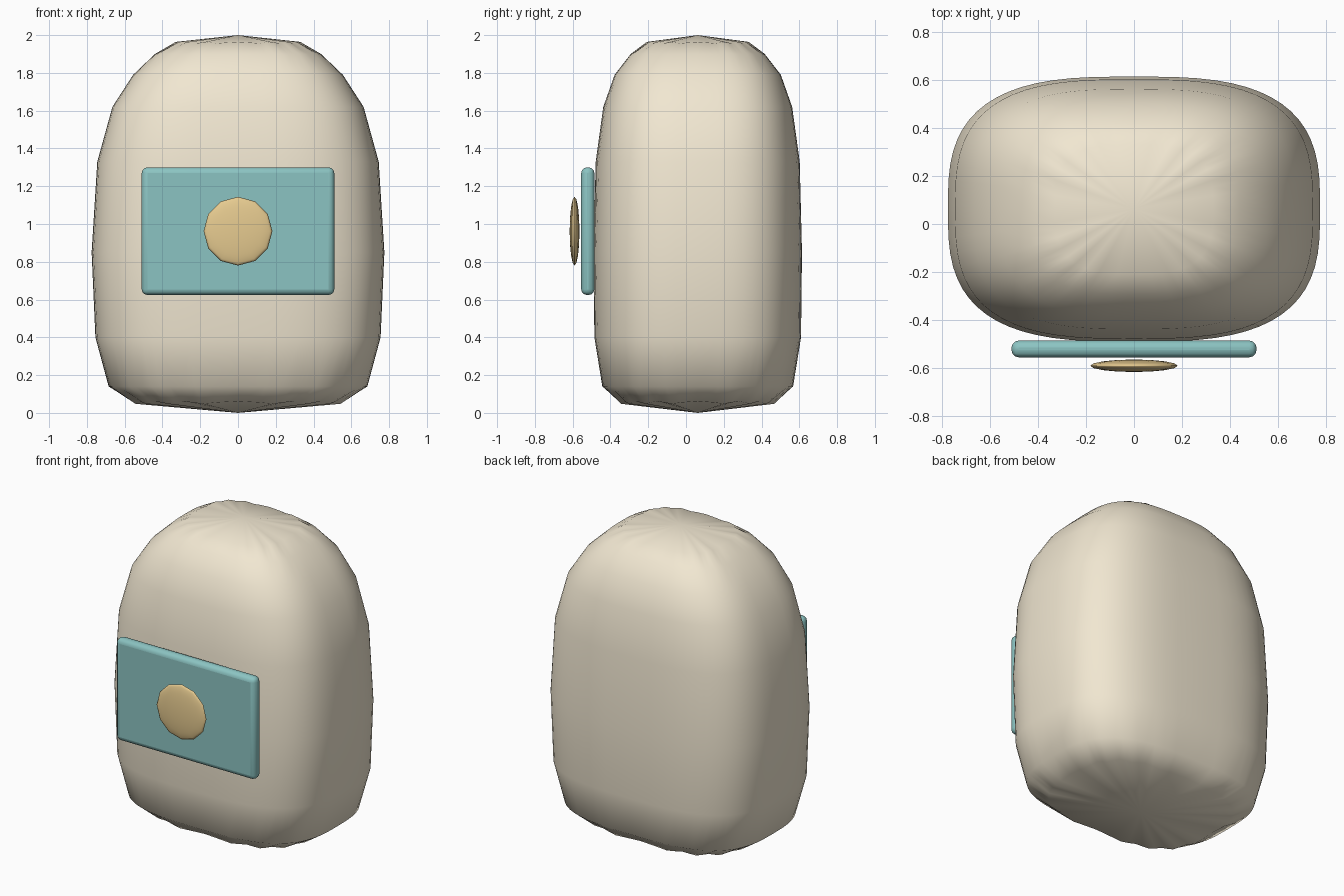
import bpy, bmesh
from math import sin, cos, pi, copysign

if "Cube" in bpy.data.objects:
    bpy.data.objects.remove(bpy.data.objects["Cube"])


def finish(obj, name, color):
    obj.name = name
    mat = bpy.data.materials.new(name + "_color")
    mat.diffuse_color = (*color, 1)
    mat.use_nodes = True
    mat.node_tree.nodes["Principled BSDF"].inputs["Base Color"].default_value = mat.diffuse_color
    obj.data.materials.append(mat)
    for p in obj.data.polygons:
        p.use_smooth = True


# Body: stacked rounded-rectangle rings (z, half width, half depth, end pleat height)
RINGS = [(0.055, 0.55, 0.41, 0.007), (0.14, 0.685, 0.505, 0), (0.40, 0.755, 0.547, 0),
         (0.85, 0.775, 0.552, 0), (1.33, 0.745, 0.54, 0), (1.62, 0.665, 0.50, 0),
         (1.79, 0.555, 0.44, 0), (1.90, 0.44, 0.355, 0), (1.96, 0.33, 0.27, 0.004)]
SEGMENTS, POWER, CENTER_Y = 64, 2 / 3, 0.062


def rounded(v):
    return copysign(abs(v) ** POWER, v)


bm = bmesh.new()
loops = []
for z, rx, ry, pleat in RINGS:
    loop = []
    for i in range(SEGMENTS):
        a = 2 * pi * i / SEGMENTS
        loop.append(bm.verts.new((rx * rounded(cos(a)), CENTER_Y + ry * rounded(sin(a)),
                                  z + pleat * cos(a * SEGMENTS / 4))))
    loops.append(loop)
bottom = bm.verts.new((0, CENTER_Y, 0))
top = bm.verts.new((0, CENTER_Y, 2))
for i in range(SEGMENTS):
    j = (i + 1) % SEGMENTS
    for lo, hi in zip(loops, loops[1:]):
        bm.faces.new((lo[i], lo[j], hi[j], hi[i]))
    bm.faces.new((bottom, loops[0][j], loops[0][i]))
    bm.faces.new((top, loops[-1][i], loops[-1][j]))
mesh = bpy.data.meshes.new("body")
bm.to_mesh(mesh)
bm.free()
body = bpy.data.objects.new("body", mesh)
bpy.context.collection.objects.link(body)
finish(body, "body", (0.88, 0.80, 0.64))

# Front panel: thin slab with rounded edges
bpy.ops.mesh.primitive_cube_add(size=1, location=(0, -0.52, 0.962))
panel = bpy.context.object
panel.scale = (1.02, 0.07, 0.675)
bpy.ops.object.transform_apply(location=False, rotation=False, scale=True)
bevel = panel.modifiers.new("round_edges", "BEVEL")
bevel.width, bevel.segments = 0.03, 3
finish(panel, "front_panel", (0.26, 0.55, 0.54))
bpy.ops.object.shade_smooth_by_angle(angle=0.6)

# Button: flattened ball floating just in front of the panel
bpy.ops.mesh.primitive_uv_sphere_add(segments=12, ring_count=8, radius=1,
                                     location=(0, -0.59, 0.962), rotation=(pi / 2, 0, 0))
button = bpy.context.object
button.scale = (0.182, 0.182, 0.026)
finish(button, "button", (0.80, 0.60, 0.28))
